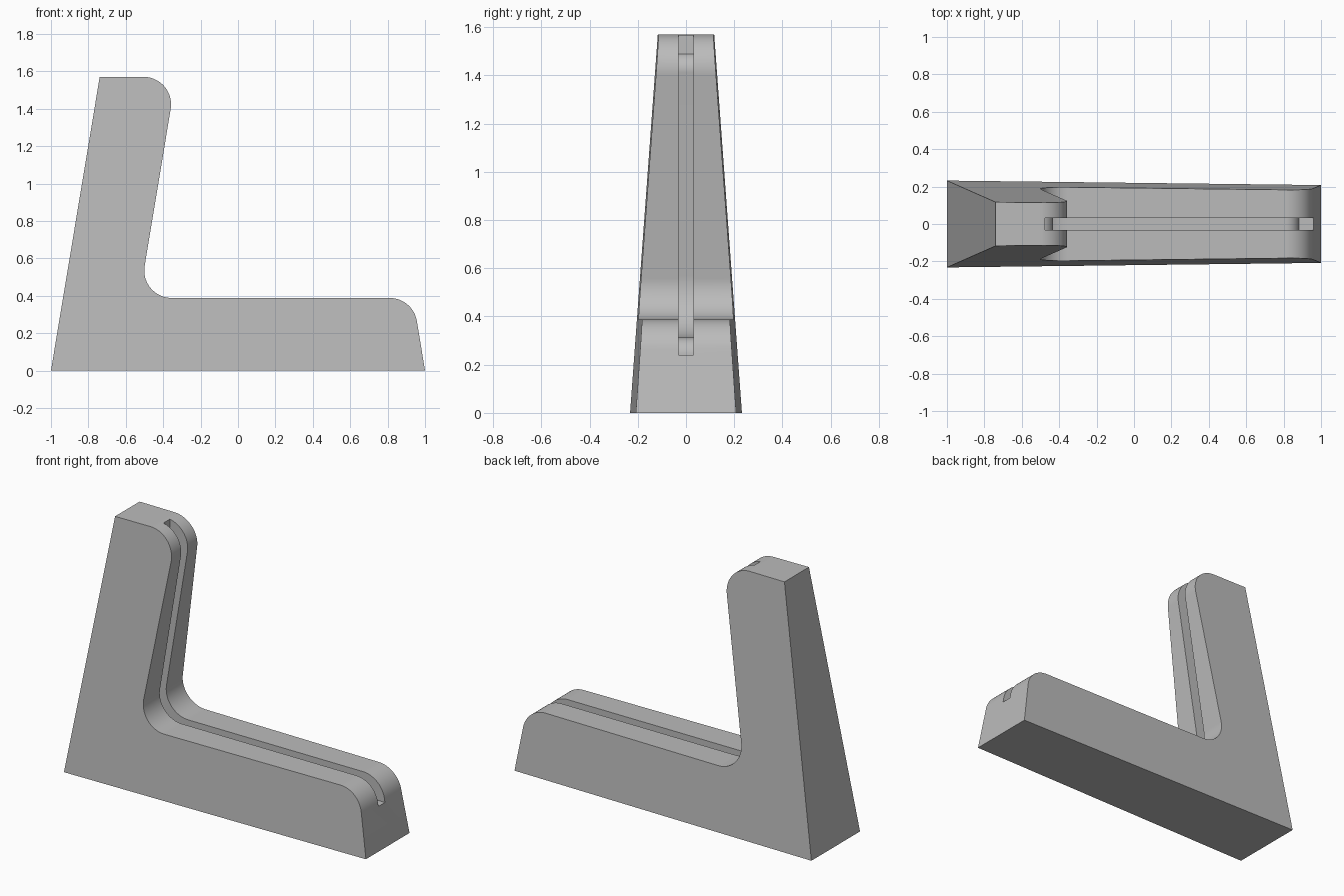
import bpy
import bmesh
from math import atan, cos, sin, acos, pi

cube = bpy.data.objects.get("Cube")
if cube:
    bpy.data.objects.remove(cube)

# Main dimensions
HEIGHT, BASE_H = 1.57, 0.388
RADIUS = 0.147
TILT = atan(0.166)            # lean of the post and of the toe
INNER_X = -0.592              # post's inner line carried down to the floor
SLOT_HALF, SLOT_DEPTH = 0.031, 0.075

# Fillet centres, each tangent to its two neighbouring edges
top_z, low_z, toe_z = HEIGHT - RADIUS, BASE_H + RADIUS, BASE_H - RADIUS
top_c = (INNER_X + (top_z * sin(TILT) - RADIUS) / cos(TILT), top_z)
low_c = (INNER_X + (low_z * sin(TILT) + RADIUS) / cos(TILT), low_z)
toe_c = (1 - (toe_z * sin(TILT) + RADIUS) / cos(TILT), toe_z)


def arc(centre, radius, start, end, steps=20):
    angles = [start + (end - start) * i / steps for i in range(steps + 1)]
    return [(centre[0] + radius * cos(a), centre[1] + radius * sin(a)) for a in angles]


def inner_path(offset, start, end):
    """Rest surface from the post's top to the toe, pushed outward by offset."""
    return (arc(top_c, RADIUS + offset, start, -TILT)
            + arc(low_c, RADIUS - offset, pi - TILT, 1.5 * pi)
            + arc(toe_c, RADIUS + offset, pi / 2, end))


def extrude_profile(name, profile, half_width):
    """Solid between two copies of an x-z profile, with y set by half_width."""
    bm = bmesh.new()
    front, back = [[bm.verts.new((x, s * half_width(x, z), z)) for x, z in profile]
                   for s in (-1, 1)]
    bm.faces.new(front)
    bm.faces.new(back[::-1])
    n = len(profile)
    for i in range(n):
        j = (i + 1) % n
        bm.faces.new((front[i], front[j], back[j], back[i]))
    bmesh.ops.recalc_face_normals(bm, faces=bm.faces)
    mesh = bpy.data.meshes.new(name)
    bm.to_mesh(mesh)
    bm.free()
    obj = bpy.data.objects.new(name, mesh)
    bpy.context.collection.objects.link(obj)
    return obj


# Tapered L-shaped stand
outline = [(-1, 0), (-1 + HEIGHT * 0.166, HEIGHT)] + inner_path(0, pi / 2, TILT) + [(1, 0)]
stand = extrude_profile("stand", outline, lambda x, z: 0.22 - 0.012 * x - 0.0713 * z)

# Slot following the rest surface, with square ends
slot_start = 0.028
floor, outer = [inner_path(d, acos(slot_start / (RADIUS + d)), 0)
                for d in (-SLOT_DEPTH, 0.05)]
cutter = extrude_profile("slot_cutter", floor + outer[::-1], lambda x, z: SLOT_HALF)

cut = stand.modifiers.new("slot", "BOOLEAN")
cut.operation = "DIFFERENCE"
cut.solver = "EXACT"
cut.object = cutter
bpy.ops.object.select_all(action="DESELECT")
stand.select_set(True)
bpy.context.view_layer.objects.active = stand
bpy.ops.object.modifier_apply(modifier=cut.name)
bpy.data.objects.remove(cutter)

# Plain grey finish
grey = bpy.data.materials.new("grey")
grey.use_nodes = True
colour = (0.5, 0.5, 0.5, 1)
grey.diffuse_color = colour
grey.node_tree.nodes["Principled BSDF"].inputs["Base Color"].default_value = colour
stand.data.materials.clear()
stand.data.materials.append(grey)
bpy.ops.object.shade_smooth_by_angle(angle=pi / 7)
